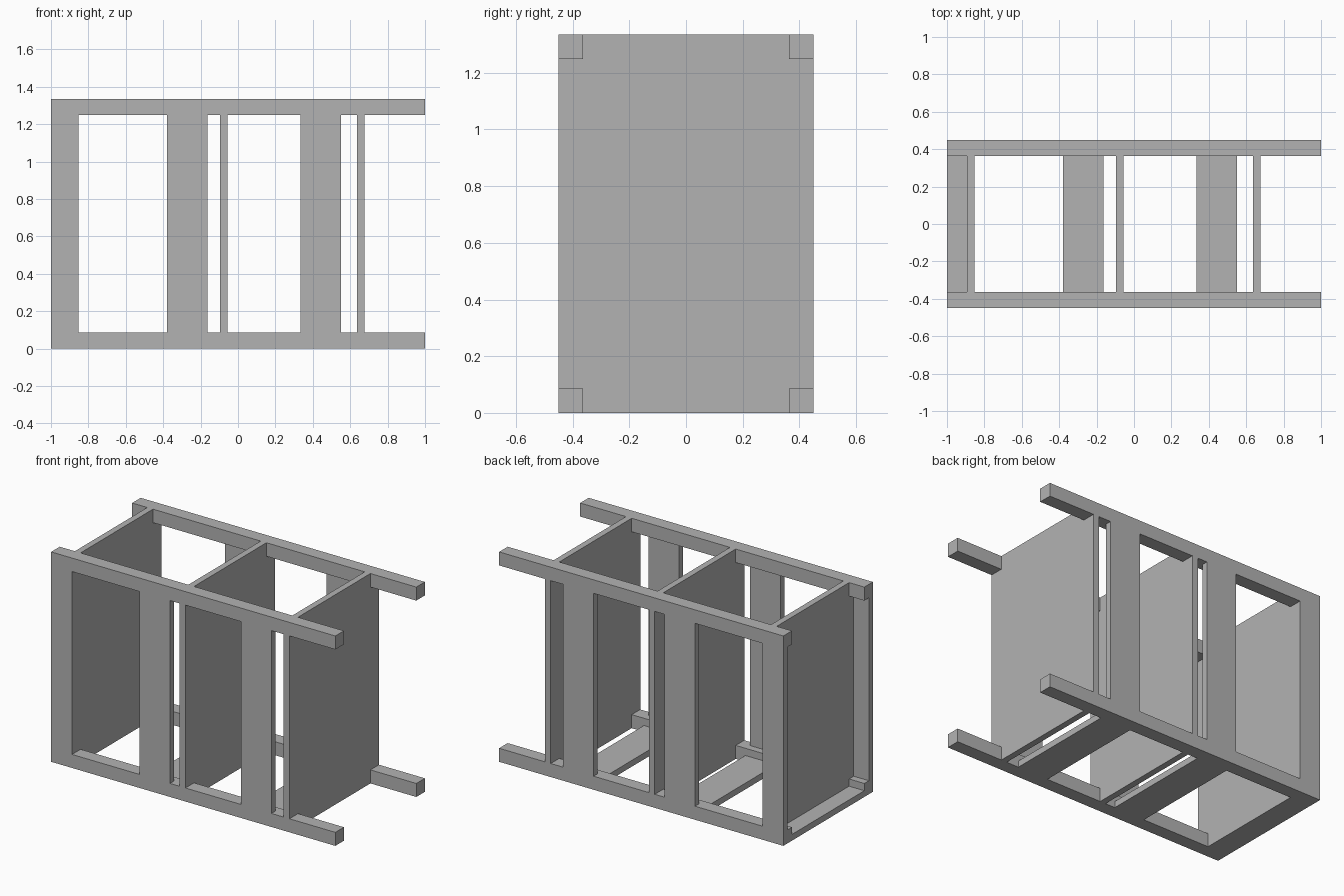
import bpy
import bmesh

cube = bpy.data.objects.get("Cube")
if cube:
    bpy.data.objects.remove(cube, do_unlink=True)

# Overall half depth, height, rail section and board thickness
HALF_Y, HEIGHT, RAIL, BOARD = 0.45, 1.335, 0.086, 0.04
IN_Y, IN_TOP = HALF_Y - RAIL, HEIGHT - RAIL

grey = bpy.data.materials.new("plain_grey")
grey.use_nodes = True
GREY = (0.45, 0.45, 0.45, 1)
grey.diffuse_color = GREY
grey.node_tree.nodes["Principled BSDF"].inputs["Base Color"].default_value = GREY


def prism(name, outline, x0, x1):
    """Extrude a (y, z) outline along x."""
    bm = bmesh.new()
    face = bm.faces.new([bm.verts.new((x0, y, z)) for y, z in outline])
    new = bmesh.ops.extrude_face_region(bm, geom=[face])["geom"]
    bmesh.ops.translate(bm, vec=(x1 - x0, 0, 0),
                        verts=[v for v in new if isinstance(v, bmesh.types.BMVert)])
    bmesh.ops.recalc_face_normals(bm, faces=bm.faces)
    mesh = bpy.data.meshes.new(name)
    bm.to_mesh(mesh)
    bm.free()
    mesh.materials.append(grey)
    obj = bpy.data.objects.new(name, mesh)
    bpy.context.scene.collection.objects.link(obj)
    return obj


def box(name, x, y, z):
    (y0, y1), (z0, z1) = y, z
    return prism(name, [(y0, z0), (y1, z0), (y1, z1), (y0, z1)], *x)


# Long corner rails
SIDES = (("front", (-HALF_Y, -IN_Y), (-HALF_Y, BOARD - HALF_Y)),
         ("back", (IN_Y, HALF_Y), (HALF_Y - BOARD, HALF_Y)))
for side, rail_y, _ in SIDES:
    box(f"{side}_bottom_rail", (-1, 1), rail_y, (0, RAIL))
    box(f"{side}_top_rail", (-1, 1), rail_y, (IN_TOP, HEIGHT))

# Upright panels, notched at the corners to fit around the rails
notched = [(-IN_Y, 0), (IN_Y, 0), (IN_Y, RAIL), (HALF_Y, RAIL),
           (HALF_Y, IN_TOP), (IN_Y, IN_TOP), (IN_Y, HEIGHT), (-IN_Y, HEIGHT),
           (-IN_Y, IN_TOP), (-HALF_Y, IN_TOP), (-HALF_Y, RAIL), (-IN_Y, RAIL)]
for name, x in (("right", -0.893), ("middle", -0.095), ("left", 0.637)):
    prism(f"{name}_panel", notched, x, x + BOARD)

# Thin boards on the front, back and underside
for name, x in (("end", (-1, -0.893)), ("inner", (-0.379, -0.163)),
                ("outer", (0.335, 0.551))):
    for side, _, board_y in SIDES:
        box(f"{name}_{side}_slat", x, board_y, (RAIL, IN_TOP))
    box(f"{name}_floor_slat", x, (-IN_Y, IN_Y), (0, BOARD))
